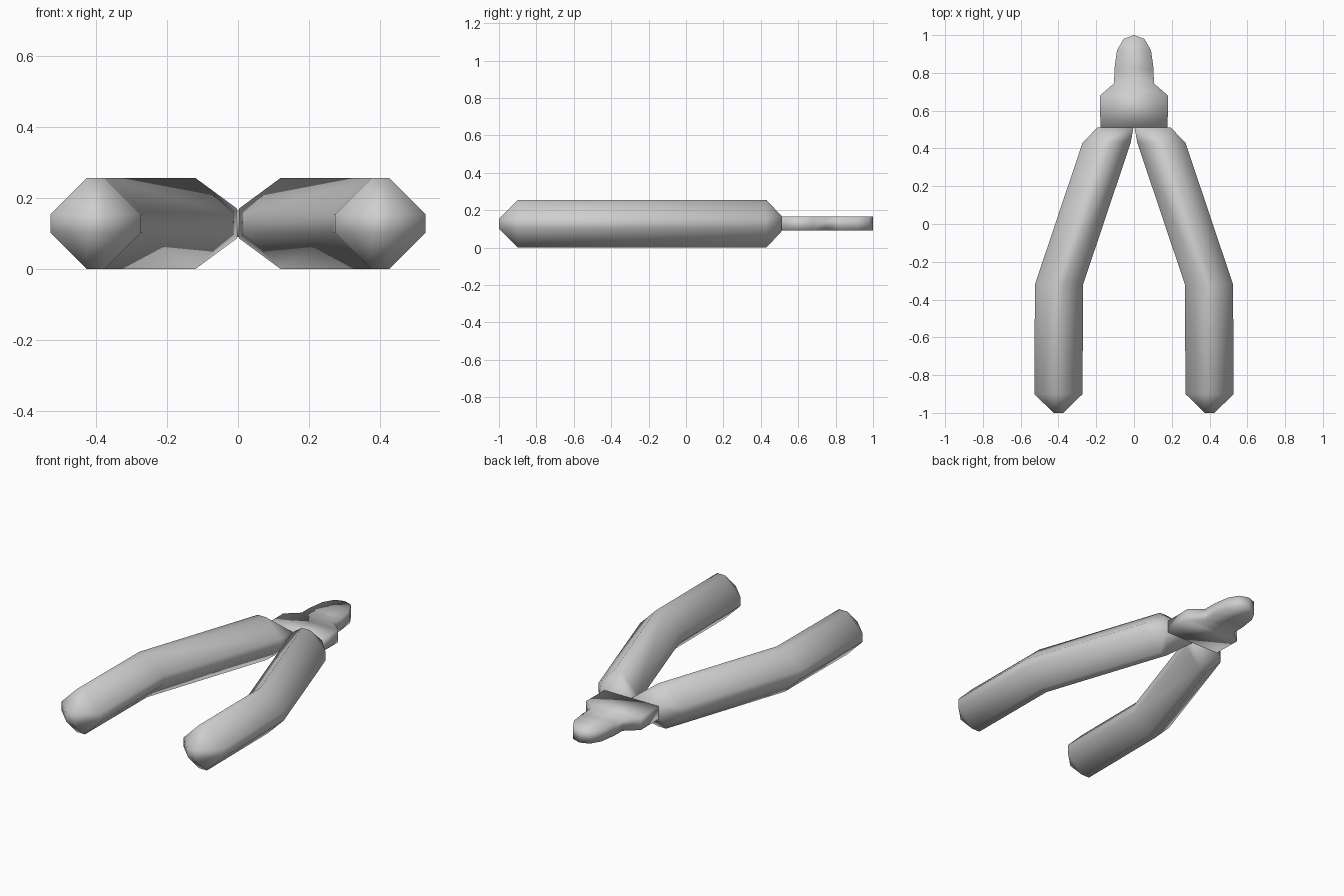
import bpy, bmesh

if "Cube" in bpy.data.objects:
    bpy.data.objects.remove(bpy.data.objects["Cube"])

grey = bpy.data.materials.new("plain grey")
grey.diffuse_color = (0.62, 0.62, 0.62, 1)
grey.use_nodes = True
grey.node_tree.nodes["Principled BSDF"].inputs["Base Color"].default_value = grey.diffuse_color

MID = 0.1275    # mid height, also half the grip thickness
FLAT = 0.026    # half width of the narrow flats between the wide chamfers


def finish(name, bm):
    bmesh.ops.recalc_face_normals(bm, faces=bm.faces)
    mesh = bpy.data.meshes.new(name)
    bm.to_mesh(mesh)
    bm.free()
    mesh.materials.append(grey)
    mesh.polygons.foreach_set("use_smooth", [True] * len(mesh.polygons))
    obj = bpy.data.objects.new(name, mesh)
    bpy.context.collection.objects.link(obj)
    return obj


def cap(bm, ring, rect):
    """Close an eight-sided ring with a smaller four-sided end."""
    bm.faces.new(rect)
    for i in range(4):
        j = (i + 1) % 4
        a, b, c = ring[2 * i], ring[2 * i + 1], ring[(2 * i + 2) % 8]
        bm.faces.new((a, b, rect[i]))                # corner triangle
        bm.faces.new((b, c, rect[j], rect[i]))       # sloped side


def handle(name, side):
    bm = bmesh.new()
    # Chamfered section, two points per corner
    section = []
    for sx, sz in ((1, 1), (-1, 1), (-1, -1), (1, -1)):
        pair = [(sx * MID, sz * FLAT), (sx * FLAT, sz * MID)]
        section += pair if sx * sz > 0 else pair[::-1]

    # Straight grip, then a bend towards the joint
    rings = []
    for x, y in ((0.4, -0.9), (0.397, -0.32), (0.145, 0.43)):
        rings.append([bm.verts.new((side * (x + u), y, MID + v)) for u, v in section])
    for r, s in zip(rings, rings[1:]):
        for i in range(8):
            j = (i + 1) % 8
            bm.faces.new((r[i], r[j], s[j], s[i]))

    # Small blunt end and wide flat joint end
    for ring, x0, x1, y, h in ((rings[0], 0.374, 0.426, -1.0, FLAT),
                               (rings[-1], 0.003, 0.195, 0.51, 0.042)):
        corners = ((x1, h), (x0, h), (x0, -h), (x1, -h))
        cap(bm, ring, [bm.verts.new((side * x, y, MID + z)) for x, z in corners])
    return finish(name, bm)


handle("left_handle", -1)
handle("right_handle", 1)

# Flat jaw plate, mirrored outline extruded upwards
half = [(0.178, 0.51), (0.18, 0.68), (0.105, 0.745), (0.104, 0.82),
        (0.09, 0.92), (0.055, 0.98)]
outline = half + [(0, 1.0)] + [(-x, y) for x, y in reversed(half)]
bm = bmesh.new()
bottom = bm.faces.new([bm.verts.new((x, y, 0.09)) for x, y in outline])
new = bmesh.ops.extrude_face_region(bm, geom=[bottom])["geom"]
bmesh.ops.translate(bm, vec=(0, 0, 0.075),
                    verts=[g for g in new if isinstance(g, bmesh.types.BMVert)])
# Split the top and bottom into strips across the jaws
for f in [f for f in bm.faces if len(f.verts) > 4]:
    pts = sorted(f.verts, key=lambda v: (v.co.y, v.co.x))
    rows = [pts[i:i + 2] for i in range(0, 12, 2)]
    for a, b in rows[1:]:
        bmesh.ops.connect_vert_pair(bm, verts=[a, b])
finish("jaws", bm)
